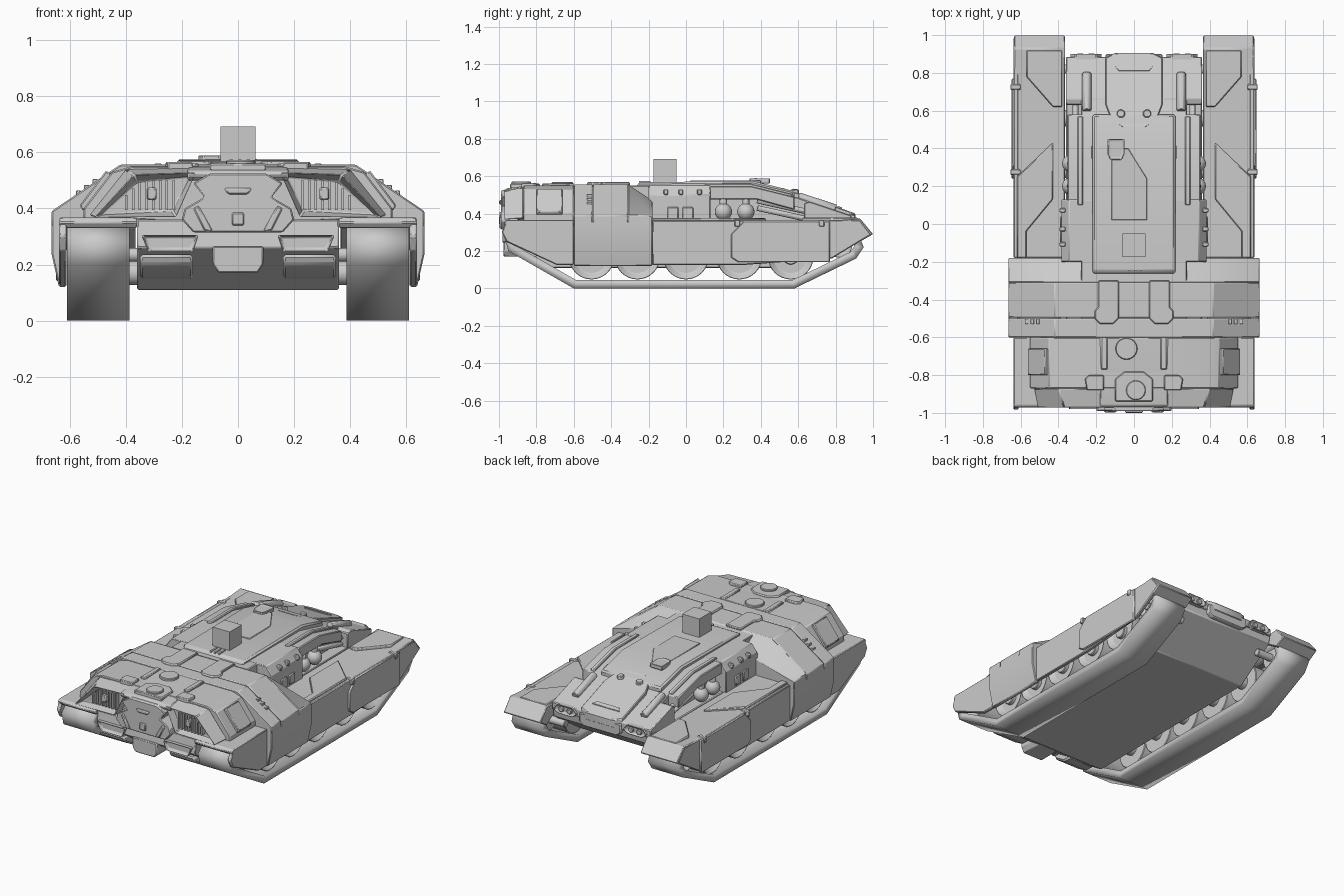
import bpy, bmesh
from mathutils import Vector

default = bpy.data.objects.get("Cube")
if default:
    bpy.data.objects.remove(default)
parts = []


def finish(name, bm, mirror=False, bevel=0.0):
    bmesh.ops.recalc_face_normals(bm, faces=bm.faces)
    mesh = bpy.data.meshes.new(name)
    bm.to_mesh(mesh)
    bm.free()
    obj = bpy.data.objects.new(name, mesh)
    bpy.context.collection.objects.link(obj)
    if mirror:
        obj.modifiers.new("mirror", 'MIRROR').use_mirror_merge = False
    if bevel:
        mod = obj.modifiers.new("bevel", 'BEVEL')
        mod.width, mod.segments, mod.limit_method = bevel, 1, 'ANGLE'
    parts.append(obj)
    return obj


def sym(half):
    """Close a right-hand outline with its reflection in x."""
    return half + [(-a, b) for a, b in reversed(half)]


def rect(a, b, c, d):
    return [(a, c), (b, c), (b, d), (a, d)]


def place(axis, p, t):
    return {'x': (t, *p), 'y': (p[0], t, p[1]), 'z': (*p, t)}[axis]


def prism(name, axis, profile, lo, hi, end=None, mirror=False, bevel=0.005):
    """Extrude a profile along an axis, optionally lofting to an end profile."""
    bm = bmesh.new()
    first = [bm.verts.new(place(axis, p, lo)) for p in profile]
    last = [bm.verts.new(place(axis, p, hi)) for p in (end or profile)]
    bm.faces.new(first)
    bm.faces.new(last)
    for i in range(len(first)):
        bm.faces.new((first[i - 1], first[i], last[i], last[i - 1]))
    return finish(name, bm, mirror, bevel)


def cylinder(name, start, stop, radius, mirror=False, sides=24, bevel=0.004):
    start, stop = Vector(start), Vector(stop)
    span = stop - start
    bm = bmesh.new()
    bmesh.ops.create_cone(bm, cap_ends=True, segments=sides, radius1=radius,
                          radius2=radius, depth=span.length)
    bm.transform(span.to_track_quat('Z', 'Y').to_matrix().to_4x4())
    bmesh.ops.translate(bm, verts=bm.verts, vec=(start + stop) / 2)
    return finish(name, bm, mirror, bevel)


def recess(obj, direction, inset, depth):
    """Sink the middle of the face that looks along the direction."""
    direction = Vector(direction)
    bm = bmesh.new()
    bm.from_mesh(obj.data)
    bm.normal_update()
    face = max(bm.faces, key=lambda f: f.normal.dot(direction))
    bmesh.ops.inset_individual(bm, faces=[face], thickness=inset)
    bmesh.ops.translate(bm, verts=face.verts, vec=-direction * depth)
    bm.to_mesh(obj.data)
    bm.free()


def slope(obj, start, grade):
    for v in obj.data.vertices:
        v.co.z += (v.co.y - start) * grade


FRONT, BACK, UP, LEFT = (0, -1, 0), (0, 1, 0), (0, 0, 1), (1, 0, 0)

# Tracks: a closed band thickened inward
path = [(-.6, 0), (.58, 0), (.91, .16), (.95, .22), (.91, .33),
        (-.92, .33), (-.97, .28), (-.95, .2)]
bm = bmesh.new()
inner, outer = ([bm.verts.new((x, *p)) for p in path] for x in (.387, .61))
for i in range(len(path)):
    bm.faces.new((inner[i - 1], inner[i], outer[i], outer[i - 1]))
tracks = finish("tracks", bm, mirror=True)
band = tracks.modifiers.new("thickness", 'SOLIDIFY')
band.thickness, band.offset, band.use_even_offset = .045, -1, True

# Wheels and axles
wheels = [(y, .17, .122) for y in (-.505, -.26, 0, .285, .56)]
for y, z, r in wheels + [(-.83, .235, .07), (.82, .235, .07)]:
    wheel = cylinder("wheel", (.41, y, z), (.59, y, z), r, True, 32)
    recess(wheel, LEFT, r * .25, .03)
    cylinder("axle", (.3, y, z), (.585, y, z), r * .35, True, 16)

# Hull
prism("lower_hull", 'x', [(-.95, .36), (-.965, .26), (-.74, .11), (.6, .11),
                          (.87, .29), (.88, .36)], -.36, .36)
prism("upper_hull", 'x', [(-.6, .34), (-.6, .55), (.33, .55), (.6, .485),
                          (.88, .385), (.88, .34)], -.28, .28)
prism("rear_hull", 'x', [(.63, .34), (.63, .455), (.66, .465), (.885, .39),
                         (.885, .34)], -.36, .36)
prism("cabin_sides", 'y', sym([(.345, .552), (.385, .5), (.385, .34)]), -.2, .13)
for y in (-.1, -.02):
    prism("cabin_window", 'x', rect(y, y + .06, .37, .435), .37, .392, mirror=True)
for y in (-.12, -.04, .06):
    prism("cabin_clip", 'x', rect(y, y + .025, .5, .53), .36, .395, mirror=True)
prism("shoulder", 'x', [(.1, .475), (.1, .547), (.35, .547), (.58, .49),
                        (.58, .42), (.38, .475)], .22, .352, mirror=True)
prism("shoulder_rail", 'x', [(.1, .53), (.1, .56), (.35, .56), (.57, .505),
                             (.57, .48), (.35, .535)], .27, .3, mirror=True)

# Engine details beneath the shoulders
for y in (.2, .32):
    bm = bmesh.new()
    bmesh.ops.create_uvsphere(bm, u_segments=20, v_segments=12, radius=.046)
    bmesh.ops.translate(bm, verts=bm.verts, vec=(.335, y, .41))
    finish("tank_bulb", bm, True)
    cylinder("bulb_neck", (.335, y, .43), (.335, y, .48), .02, True, 12)
for z in (.4, .44):
    cylinder("exhaust_pipe", (.31, .38, z + .03), (.31, .65, z - .03), .016, True, 12)

# Roof plate and its fittings
prism("roof_plate", 'x', [(-.27, .54), (-.25, .568), (.36, .574), (.58, .52),
                          (.58, .48)], -.22, .22, bevel=.01)
prism("roof_panel", 'z', [(-.12, .02), (.07, .02), (.07, .24), (-.03, .4),
                          (-.12, .4)], .56, .576, bevel=.003)
hatch = prism("roof_hatch", 'z', sym([(.03, .34), (.045, .37), (.045, .45)]), .56, .592)
hatch.location.x = -.095
recess(hatch, UP, .012, .008)
prism("sensor_box", 'z', rect(-.062, .062, -.175, -.05), .55, .692, bevel=0)
for x in (-.03, 0, .03):
    prism("roof_rib", 'z', rect(x, x + .012, -.25, -.19), .56, .574, bevel=0)

# Sloping rear deck cover
deck = prism("rear_deck", 'z', sym([(.06, .51), (.12, .55), (.15, .63),
                                    (.15, .88), (.1, .905)]), .49, .543)
slope(deck, .5, -.35)
slot = prism("deck_slot", 'z', sym([(.08, .81), (.1, .835)]), .53, .55, bevel=.002)
slope(slot, .5, -.35)
cylinder("deck_bolt", (.065, .58, .49), (.07, .585, .53), .022, True, 12)
cylinder("deck_tube", (.25, .6, .49), (.25, .8, .425), .024, True, 12)

# Rear lamps
lamp = prism("rear_lamp", 'y', [(.17, .36), (.2, .335), (.31, .335), (.34, .36),
                                (.31, .395), (.2, .395)], .84, .905, mirror=True)
recess(lamp, BACK, .012, .015)
for x in (.225, .285):
    cylinder("lamp_bulb", (x, .88, .365), (x, .902, .365), .018, True, 16)
prism("rear_bumper", 'y', sym([(.15, .38), (.15, .32), (.12, .3)]), .84, .9)

# Broad middle armour with its sloping rear faces
crown = [(.42, .556), (.665, .39), (.665, .335)]
prism("armour_band", 'y', sym(crown), -.6, -.5)
prism("armour_middle", 'y', sym(crown), -.495, -.31)
prism("armour_rear", 'y', sym(crown), -.31, -.18,
      sym([(.36, .47), (.665, .39), (.665, .335)]))
prism("armour_skirt", 'y', [(.612, .36), (.665, .36), (.665, .24), (.638, .12),
                            (.612, .12)], -.6, -.18, mirror=True)
prism("roof_pad", 'z', [(.08, -.3), (.08, -.5), (.11, -.53), (.18, -.53),
                        (.21, -.5), (.21, -.46), (.19, -.44), (.19, -.3)],
      .55, .568, mirror=True)
for x in (.5, .53, .56):
    prism("armour_vent", 'z', rect(x, x + .018, -.53, -.5), .45, .505 - (x - .5) * .7,
          mirror=True, bevel=.002)

# Front fenders and skirts
prism("front_fender", 'x', [(-.96, .33), (-.975, .35), (-.96, .367), (-.6, .367),
                            (-.6, .33)], .36, .637, mirror=True)
prism("front_skirt", 'x', [(-.96, .365), (-.985, .3), (-.96, .25), (-.69, .125),
                           (-.6, .125), (-.6, .365)], .612, .637, mirror=True)

# Rear sponsons and skirts
prism("sponson", 'x', [(-.18, .33), (-.18, .36), (.78, .362), (.93, .375),
                       (1, .29), (.93, .25), (.8, .33)], .365, .635, mirror=True)
prism("rear_skirt", 'x', [(-.18, .125), (.3, .125), (.78, .16), (.99, .288),
                          (.93, .365), (-.18, .362)], .612, .637, mirror=True)
prism("skirt_plate", 'x', [(.24, .165), (.28, .14), (.77, .14), (.77, .36),
                           (.31, .36), (.24, .29)], .63, .648, mirror=True)
for y in (.26, .71):
    prism("skirt_clip", 'x', rect(y, y + .03, .33, .367), .6, .655, mirror=True)
prism("sponson_plate", 'z', [(.62, -.18), (.62, .25), (.43, .43), (.43, .13),
                             (.57, -.04), (.57, -.18)], .35, .376, mirror=True)
prism("sponson_tail", 'z', [(.57, .92), (.57, .78), (.43, .62), (.38, .62),
                            (.38, .92)], .35, .378, mirror=True)

# Nose block
prism("nose_block", 'y', sym([(.38, .55), (.45, .53), (.55, .4), (.55, .34)]),
      -.87, -.6)
prism("nose_core", 'y', sym([(.27, .53), (.36, .51), (.5, .37), (.2, .35)]),
      -.9, -.84, sym([(.36, .55), (.44, .53), (.54, .4), (.2, .34)]))
prism("nose_roof", 'x', [(-.975, .515), (-.96, .535), (-.86, .548), (-.6, .555),
                         (-.6, .5), (-.96, .5)], -.18, .18)
cheek = prism("lamp_housing", 'y', [(.22, .37), (.51, .367), (.37, .52), (.15, .527)],
              -.975, -.87, [(.22, .37), (.53, .375), (.4, .54), (.15, .545)], True)
recess(cheek, FRONT, .026, .055)
for i in range(8):
    x = .225 + i * .024
    prism("lamp_slat", 'y', rect(x, x + .009, .395, min(.5, .84 - x)), -.95, -.91,
          mirror=True, bevel=0)
prism("lamp_core", 'y', rect(.29, .325, .43, .475), -.965, -.91, mirror=True)
prism("nose_centre", 'y', sym([(.1, .525), (.16, .49), (.12, .44), (.19, .4),
                               (.2, .36), (.16, .315)]), -.99, -.86)
prism("nose_handle", 'y', sym([(.05, .472), (.035, .45)]), -1, -.97)
prism("nose_hook", 'y', rect(-.022, .022, .34, .385), -1, -.97)
prism("nose_brace", 'y', [(.09, .32), (.12, .32), (.16, .4), (.14, .41)], -.998, -.97,
      mirror=True)
prism("side_panel", 'y', [(.45, .52), (.55, .39), (.565, .41), (.47, .535)],
      -.8, -.66, mirror=True)

# Chin: lamps, intakes and tow plate
chin = prism("chin_lamp", 'y', [(.32, .245), (.16, .245), (.14, .305), (.345, .305)],
             -.985, -.88, mirror=True)
recess(chin, FRONT, .014, .02)
prism("chin_intake", 'x', [(-.96, .235), (-.945, .2), (-.87, .155), (-.8, .15),
                           (-.8, .235)], .16, .35, mirror=True, bevel=.01)
prism("tow_plate", 'y', sym([(.09, .265), (.09, .2), (.07, .17)]), -.975, -.8)

# Front deck hatches
cylinder("front_hatch", (.01, -.88, .53), (.01, -.88, .572), .052)
cylinder("front_cap", (-.04, -.66, .53), (-.04, -.66, .568), .058)
prism("deck_bracket", 'z', [(.16, -.88), (.25, -.88), (.26, -.82), (.24, -.8),
                            (.16, -.8)], .53, .565, mirror=True)
prism("deck_frame", 'z', sym([(.1, -.94), (.1, -.82), (.05, -.78)]), .53, .56)
prism("deck_rail", 'z', rect(.14, .175, -.77, -.6), .54, .562, mirror=True)

# Smooth shading with sharp edges kept
bpy.ops.object.select_all(action='DESELECT')
for obj in parts:
    obj.select_set(True)
bpy.context.view_layer.objects.active = parts[0]
bpy.ops.object.shade_smooth_by_angle()
